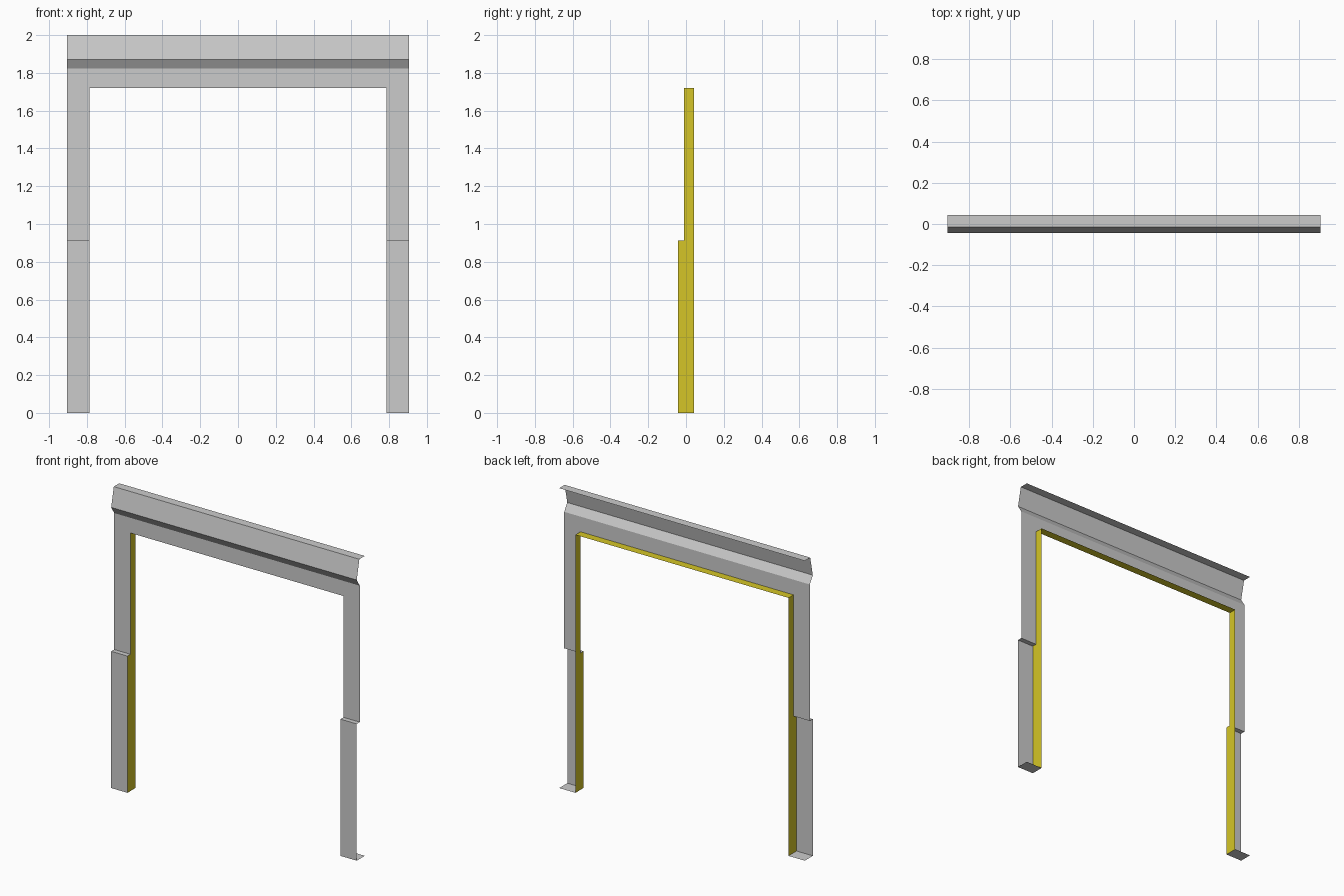
import bpy
import bmesh

cube = bpy.data.objects.get("Cube")
if cube:
    bpy.data.objects.remove(cube, do_unlink=True)

# Main dimensions
OUTER, INNER = 0.906, 0.786
FRONT, WALL, BACK = -0.0425, -0.0106, 0.0425
STEP, OPENING, TOP = 0.912, 1.721, 2.0


def material(name, colour):
    mat = bpy.data.materials.new(name)
    mat.use_nodes = True
    mat.diffuse_color = colour
    mat.node_tree.nodes["Principled BSDF"].inputs["Base Color"].default_value = colour
    return mat


grey = material("light grey", (0.6, 0.6, 0.6, 1))
yellow = material("yellow", (0.66, 0.56, 0.02, 1))


def finish(name, bm, mat):
    mesh = bpy.data.meshes.new(name)
    bm.to_mesh(mesh)
    bm.free()
    mesh.materials.append(mat)
    obj = bpy.data.objects.new(name, mesh)
    bpy.context.collection.objects.link(obj)


def sheet(name, profile, x0, x1, mat):
    """Sweep an open (y, z) profile along x into a folded sheet."""
    bm = bmesh.new()
    rows = [[bm.verts.new((x, y, z)) for x in (x0, x1)] for y, z in profile]
    for a, b in zip(rows, rows[1:]):
        bm.faces.new((a[0], a[1], b[1], b[0]))
    finish(name, bm, mat)


def panel(name, outline, x, mat):
    """Flat (y, z) outline facing the middle of the opening."""
    bm = bmesh.new()
    face = bm.faces.new([bm.verts.new((x, y, z)) for y, z in outline])
    face.normal_update()
    if face.normal.x * x > 0:
        face.normal_flip()
    finish(name, bm, mat)


# Legs: base plate, thick lower front, ledge and thin upper front
leg = [(BACK, 0), (FRONT, 0), (FRONT, STEP), (WALL, STEP), (WALL, OPENING)]
jamb = leg + [(BACK, OPENING)]
for side, sign in (("left", 1), ("right", -1)):
    x0, x1 = sorted((sign * INNER, sign * OUTER))
    sheet(side + "_leg", leg, x0, x1, grey)
    panel(side + "_jamb", jamb, sign * INNER, yellow)

# Header with a flared cornice and top plate
header = [(WALL, OPENING), (WALL, 1.822), (FRONT, 1.872), (-0.015, TOP), (BACK, TOP)]
sheet("header", header, -OUTER, OUTER, grey)

# Underside of the opening
sheet("soffit", [(BACK, OPENING), (WALL, OPENING)], -INNER, INNER, yellow)
